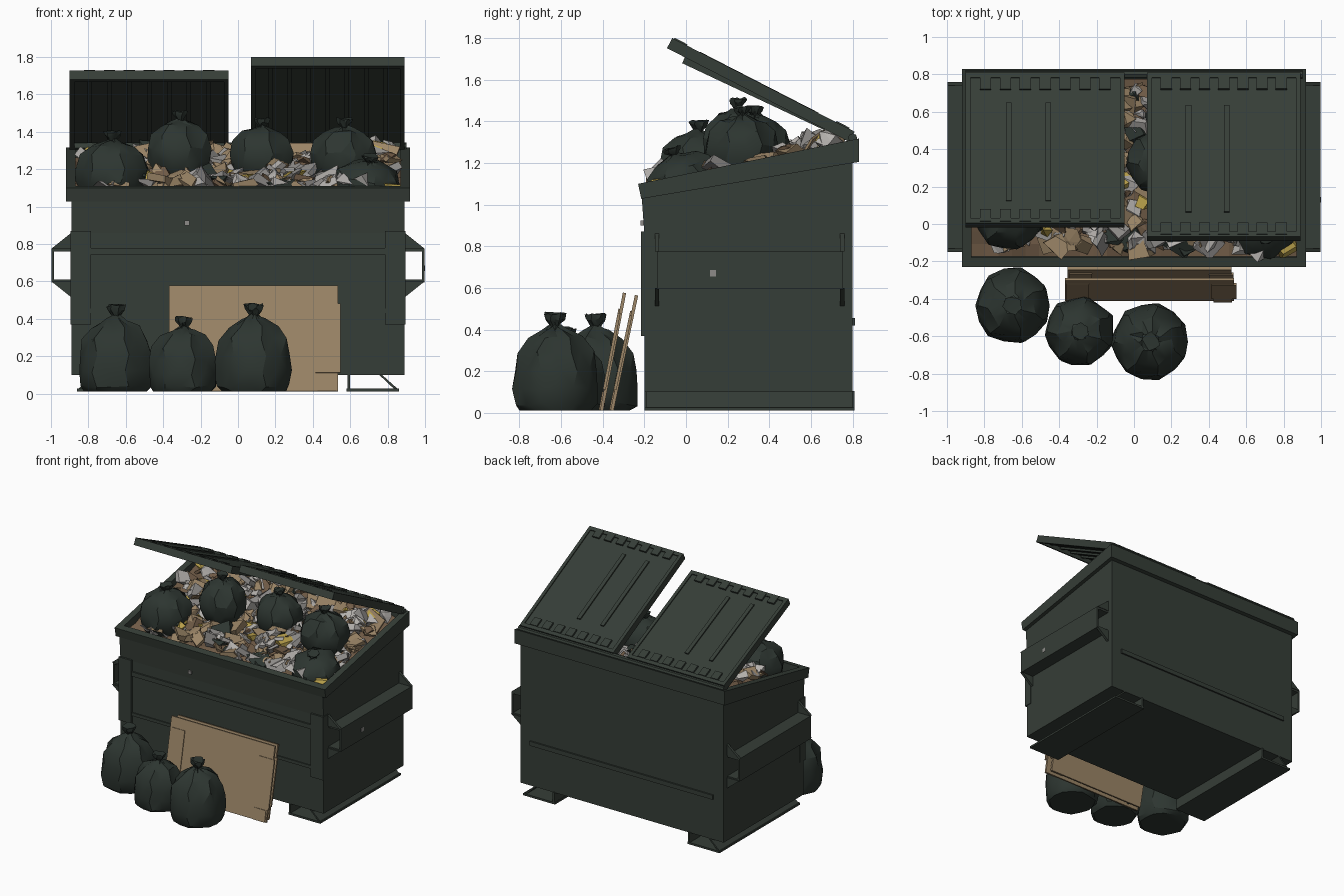
import bpy, bmesh, math, random
from mathutils import Vector, Matrix, Euler

random.seed(7)
old = bpy.data.objects.get("Cube")
if old:
    bpy.data.objects.remove(old, do_unlink=True)


def material(name, r, g, b):
    m = bpy.data.materials.new(name)
    m.use_nodes = True
    m.diffuse_color = (r, g, b, 1)
    bsdf = m.node_tree.nodes["Principled BSDF"]
    bsdf.inputs["Base Color"].default_value = (r, g, b, 1)
    bsdf.inputs["Roughness"].default_value = 0.8
    return m


GREEN = material("dark green metal", 0.036, 0.047, 0.038)
BAG = material("bag plastic", 0.026, 0.036, 0.030)
CARD = material("cardboard", 0.33, 0.235, 0.135)
BROWN = material("dark cardboard", 0.17, 0.11, 0.065)
WHITE = material("white paper", 0.46, 0.44, 0.42)
GREY = material("grey paper", 0.27, 0.26, 0.25)
YELLOW = material("yellow wrapper", 0.48, 0.35, 0.07)


def finish(bm, name, *mats, smooth=None):
    bmesh.ops.recalc_face_normals(bm, faces=bm.faces)
    me = bpy.data.meshes.new(name)
    bm.to_mesh(me)
    bm.free()
    for m in mats:
        me.materials.append(m)
    ob = bpy.data.objects.new(name, me)
    bpy.context.collection.objects.link(ob)
    if smooth:
        bpy.ops.object.select_all(action='DESELECT')
        ob.select_set(True)
        bpy.context.view_layer.objects.active = ob
        bpy.ops.object.shade_smooth_by_angle(angle=math.radians(smooth))
    return ob


def add_box(bm, x, y, z):
    """Box between (min, max) pairs on each axis."""
    verts = bmesh.ops.create_cube(bm, size=1)["verts"]
    for v in verts:
        v.co = Vector([(a + b) / 2 + c * (b - a) for c, (a, b) in zip(v.co, (x, y, z))])
    return verts


def box(name, x, y, z, mat=GREEN):
    bm = bmesh.new()
    add_box(bm, sorted(x), sorted(y), sorted(z))
    return finish(bm, name, mat)


def prism(bm, pts, vec):
    """Closed polygon extruded along a vector; returns the verts."""
    base = [bm.verts.new(p) for p in pts]
    far = [bm.verts.new(Vector(p) + Vector(vec)) for p in pts]
    bm.faces.new(base)
    bm.faces.new(far[::-1])
    for i in range(len(base)):
        j = (i + 1) % len(base)
        bm.faces.new((base[i], base[j], far[j], far[i]))


def rim_z(y):
    return 1.10 + (y + 0.23) * 0.205


# Container body: side profile, hollowed from the sloping top
bm = bmesh.new()
profile = [(-0.2, 0.1), (0.8, 0.1), (0.8, 1.28), (-0.215, 1.07), (-0.2, 0.86)]
prism(bm, [(-0.89, y, z) for y, z in profile], (1.78, 0, 0))
bmesh.ops.recalc_face_normals(bm, faces=bm.faces)
top = max(bm.faces, key=lambda f: f.calc_center_median().z)
bmesh.ops.inset_region(bm, faces=[top], thickness=0.025)
for v in top.verts:
    v.co.z -= 0.2
finish(bm, "container_body", GREEN)

# Sloping rim frame
bm = bmesh.new()
for s in (-1, 1):
    add_box(bm, sorted((s * 0.87, s * 0.92)), (-0.23, 0.83), (0, 1))
add_box(bm, (-0.87, 0.87), (-0.23, -0.18), (0, 1))
add_box(bm, (-0.87, 0.87), (0.78, 0.83), (0, 1))
for v in bm.verts:
    drop = 0.075 + 0.035 * (v.co.y + 0.23)
    if v.co.z < 0.5 and v.co.y < -0.2:
        v.co.y += 0.015
    v.co.z = rim_z(v.co.y) - (0 if v.co.z > 0.5 else drop)
finish(bm, "container_rim", GREEN)

# Horizontal wall beams, corner pillars and small rivets
box("front_upper_beam", (-0.79, 0.79), (-0.212, -0.19), (0.745, 0.78))
box("front_lower_beam", (-0.79, 0.79), (-0.208, -0.19), (0.43, 0.455))
box("back_beam", (-0.8, 0.8), (0.79, 0.812), (0.42, 0.455))
box("front_rivet", (-0.285, -0.26), (-0.218, -0.2), (0.9, 0.925), GREY)
box("side_rivet", (0.99, 1.0), (0.115, 0.145), (0.655, 0.685), GREY)

for s, side in ((1, "left"), (-1, "right")):
    box(side + "_front_pillar", (s * 0.785, s * 0.895), (-0.215, -0.15), (0.37, 0.87))
    # Lifting pocket: open tube with gussets at both ends
    for part, x, z in (("outer_wall", (0.985, 0.998), (0.6, 0.775)),
                       ("top_wall", (0.88, 0.998), (0.76, 0.775)),
                       ("bottom_wall", (0.88, 0.998), (0.595, 0.61))):
        box(side + "_pocket_" + part, [s * c for c in x], (-0.14, 0.755), z)
    bm = bmesh.new()
    for y in (-0.15, 0.74):
        for z0, z1 in ((0.775, 0.865), (0.6, 0.51)):
            prism(bm, [(s * 0.885, y, z0), (s * 0.998, y, z0), (s * 0.885, y, z1)], (0, 0.02, 0))
    finish(bm, side + "_pocket_gussets", GREEN)
    # Skid: thin ground plate, inner web and slanted outer web
    box(side + "_skid_plate", (s * 0.58, s * 0.86), (-0.2, 0.81), (0.012, 0.027))
    box(side + "_skid_inner_web", (s * 0.585, s * 0.6), (-0.2, 0.81), (0.02, 0.105))
    bm = bmesh.new()
    outline = ((0.75, 0.105), (0.765, 0.105), (0.86, 0.02), (0.84, 0.02))
    prism(bm, [(s * x, -0.19, z) for x, z in outline], (0, 0.99, 0))
    finish(bm, side + "_skid_outer_web", GREEN)


# Open lids: slab, turned-down lips, ribs below and raised panels above
def lid(name, x0, x1, length, angle):
    bm = bmesh.new()
    add_box(bm, (x0, x1), (-length, 0), (-0.025, -0.008))
    for x in (x0, x1 - 0.025):
        add_box(bm, (x, x + 0.025), (-length, 0), (-0.055, 0))
    for y in (-length, -0.03):
        add_box(bm, (x0, x1), (y, y + 0.03), (-0.055, 0))
    count = 8
    for i in range(1, count):
        x = x0 + (x1 - x0) * i / count
        add_box(bm, (x - 0.012, x + 0.012), (-length + 0.05, -0.06), (-0.04, -0.02))
        for y in (-length + 0.01, -0.1):
            add_box(bm, (x - 0.03, x + 0.03), (y, y + 0.07), (-0.01, 0.006))
    for f in (0.27, 0.52):
        x = x0 + (x1 - x0) * f
        add_box(bm, (x - 0.015, x + 0.015), (-length * 0.85, -length * 0.2), (-0.01, 0.002))
    ob = finish(bm, name, GREEN)
    ob.location = (0, 0.81, 1.35)
    ob.rotation_euler.x = -math.radians(angle)


lid("left_lid", 0.07, 0.89, 0.985, 27.2)
lid("right_lid", -0.9, -0.05, 0.89, 25.2)
bm = bmesh.new()
bmesh.ops.create_cone(bm, cap_ends=True, segments=8, radius1=0.022, radius2=0.022, depth=1.8,
                      matrix=Matrix.Translation((0, 0.8, 1.32)) @ Matrix.Rotation(math.pi / 2, 4, 'Y'))
finish(bm, "hinge_rod", GREEN)

# Tied bags: jittered lathe with pleats gathering to the knot
STANDING = [(0.17, 0), (0.193, 0.03), (0.2, 0.11), (0.195, 0.2), (0.172, 0.29),
            (0.125, 0.36), (0.06, 0.4), (0.022, 0.42), (0.045, 0.455), (0.05, 0.48)]
ROUND = [(0.1, 0), (0.16, 0.05), (0.195, 0.14), (0.198, 0.23), (0.172, 0.32),
         (0.115, 0.385), (0.055, 0.41), (0.02, 0.425), (0.042, 0.455), (0.048, 0.48)]


def bag(name, loc, width, height, prof, tilt=(0, 0)):
    bm = bmesh.new()
    n = 14
    rings = []
    for k, (r, z) in enumerate(prof):
        pleat = 0.05 if k < 4 else 0.16
        ring = []
        for i in range(n):
            a = 2 * math.pi * (i + 0.25 * (k % 2)) / n
            rr = r * (1 + pleat * ((i % 2) - 0.5) + random.uniform(-0.035, 0.035))
            dz = random.uniform(-0.01, 0.01) if 0 < k else 0
            ring.append(bm.verts.new((rr * math.cos(a), rr * math.sin(a), z + dz)))
        rings.append(ring)
    for lo, hi in zip(rings, rings[1:]):
        for i in range(n):
            j = (i + 1) % n
            bm.faces.new((lo[i], lo[j], hi[j], hi[i]))
    bm.faces.new(rings[0][::-1])
    bm.faces.new(rings[-1])
    bmesh.ops.triangulate(bm, faces=bm.faces)
    bmesh.ops.scale(bm, vec=(width / 0.2, width / 0.2, height / 0.48), verts=bm.verts)
    ob = finish(bm, name, BAG, smooth=28)
    ob.location = loc
    ob.rotation_euler = (tilt[0], tilt[1], 0)


bag("ground_bag_right", (-0.65, -0.435, 0.012), 0.2, 0.46, STANDING)
bag("ground_bag_middle", (-0.29, -0.575, 0.012), 0.185, 0.395, STANDING)
bag("ground_bag_left", (0.085, -0.63, 0.012), 0.203, 0.465, STANDING)
bag("heap_bag_front_right", (-0.67, 0.06, 1.02), 0.195, 0.38, ROUND)
bag("heap_bag_back_right", (-0.31, 0.25, 1.13), 0.172, 0.38, ROUND)
bag("heap_bag_back_middle", (0.13, 0.33, 1.12), 0.172, 0.35, ROUND)
bag("heap_bag_back_left", (0.57, 0.27, 1.11), 0.178, 0.36, ROUND)
bag("heap_bag_front_left", (0.68, 0.03, 1.0), 0.18, 0.29, ROUND, (0.35, 0.1))


# Loose trash: sloping bed covered in crumpled lumps and bent sheets
def heap_z(x, y):
    return 1.075 + 0.22 * (y + 0.15) + 0.03 * math.sin(7 * x) * math.sin(6 * y)


bm = bmesh.new()
bmesh.ops.create_grid(bm, x_segments=24, y_segments=14, size=1)
for v in bm.verts:
    v.co.x *= 0.87
    v.co.y = 0.3 + v.co.y * 0.475
    v.co.z = heap_z(v.co.x, v.co.y) - 0.02 + random.uniform(-0.015, 0.015)
finish(bm, "trash_bed", BROWN)

bm = bmesh.new()
palette = [WHITE, GREY, CARD, YELLOW, BAG, BROWN]
for i in range(420):
    x, y = random.uniform(-0.81, 0.81), random.uniform(-0.13, 0.72)
    size = random.uniform(0.05, 0.12)
    spin = Euler([random.uniform(-0.7, 0.7), random.uniform(-0.7, 0.7), random.uniform(0, 6.28)])
    place = Matrix.Translation((x, y, heap_z(x, y) + random.uniform(0, 0.05))) @ spin.to_matrix().to_4x4()
    first = len(bm.faces)
    if i % 3:
        verts = bmesh.ops.create_cube(bm, size=size)["verts"]
        flat = random.uniform(0.15, 0.5)
    else:
        verts = bmesh.ops.create_icosphere(bm, subdivisions=1, radius=size * 0.5)["verts"]
        flat = 0.75
    for v in verts:
        v.co.z *= flat
        v.co += Vector([random.uniform(-0.2, 0.2) * size for _ in range(3)])
        v.co = place @ v.co
    colour = random.choices(range(6), (38, 17, 24, 8, 5, 8))[0]
    bm.faces.ensure_lookup_table()
    for f in bm.faces[first:]:
        f.material_index = colour
finish(bm, "loose_trash", *palette)

# Larger cardboard scraps near the back wall
for i, x in enumerate((-0.45, 0.36, 0.75)):
    ob = box("cardboard_scrap_%d" % i, (-0.1, 0.1), (-0.006, 0.006), (-0.07, 0.07), CARD)
    ob.location = (x, 0.6, 1.28)
    ob.rotation_euler = (-0.6, 0.2 * (i - 1), 0.3 * (1 - i))


# Flattened cardboard boxes leaning by the front wall, with creased flaps
def sheet(name, x0, x1, y, height, lean):
    bm = bmesh.new()
    add_box(bm, (x0, x1), (-0.008, 0.008), (0, height))
    add_box(bm, (x0 + 0.01, x0 + 0.13), (-0.014, 0), (0.02, height - 0.08))
    add_box(bm, (x1 - 0.12, x1 + 0.012), (-0.014, 0), (0.1, height - 0.1))
    add_box(bm, (x1 - 0.11, x1 - 0.01), (-0.014, 0), (0, 0.09))
    ob = finish(bm, name, CARD)
    ob.location = (0, y, 0.012)
    ob.rotation_euler.x = -math.radians(lean)


sheet("front_cardboard", -0.37, 0.535, -0.405, 0.575, 11)
sheet("rear_cardboard", -0.355, 0.52, -0.355, 0.565, 12)
